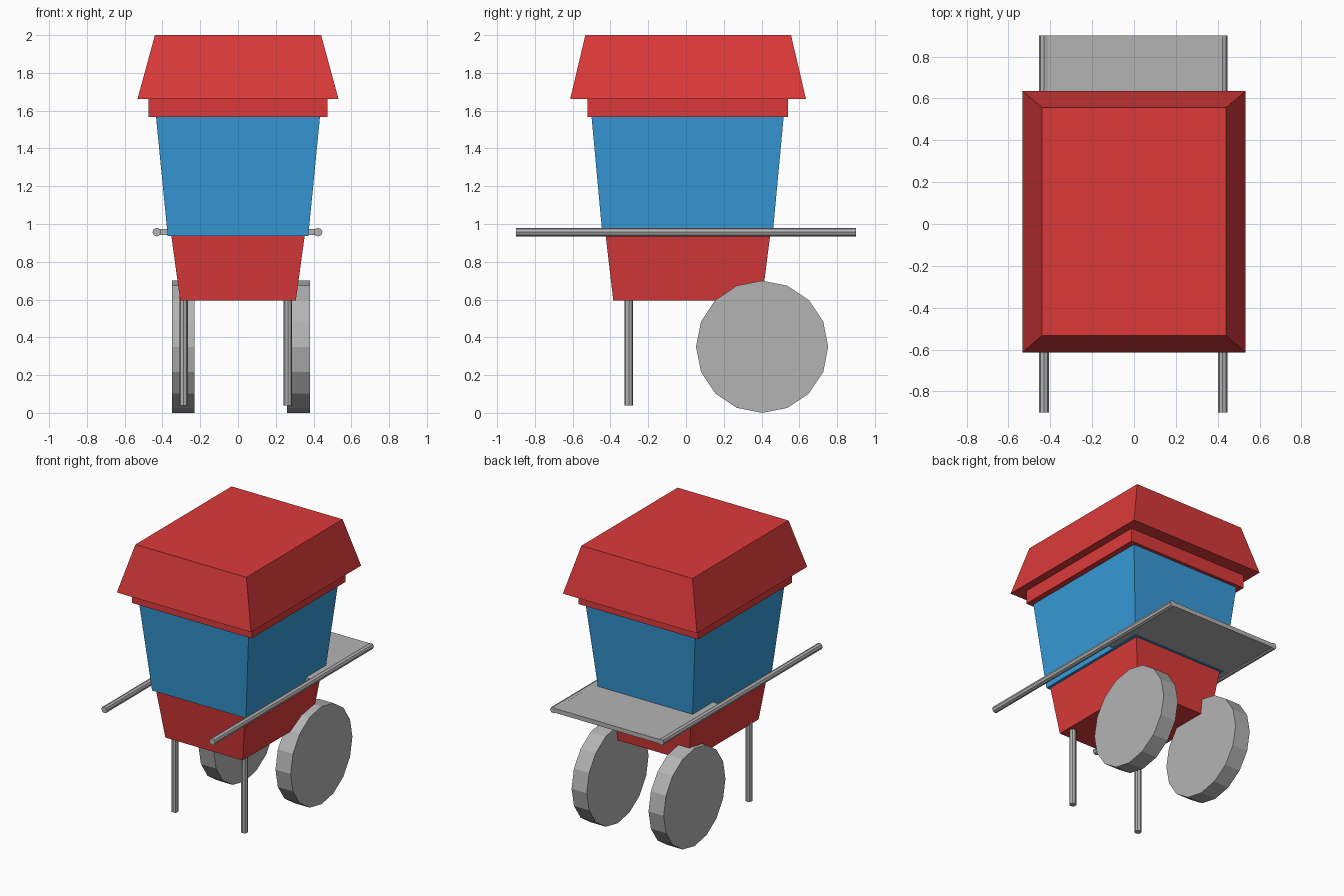
import bpy, bmesh, math
from mathutils import Matrix

if "Cube" in bpy.data.objects:
    bpy.data.objects.remove(bpy.data.objects["Cube"])


def material(name, rgb):
    m = bpy.data.materials.new(name)
    m.diffuse_color = (*rgb, 1)
    m.use_nodes = True
    m.node_tree.nodes["Principled BSDF"].inputs["Base Color"].default_value = m.diffuse_color
    return m


RED = material("red", (0.716, 0.042, 0.042))
BLUE = material("blue", (0.037, 0.328, 0.701))
GREY = material("grey", (0.456, 0.456, 0.456))


def finish(name, bm, mat):
    bmesh.ops.recalc_face_normals(bm, faces=bm.faces)
    me = bpy.data.meshes.new(name)
    bm.to_mesh(me)
    bm.free()
    me.materials.append(mat)
    ob = bpy.data.objects.new(name, me)
    bpy.context.collection.objects.link(ob)
    return ob


def tapered_box(name, low, high, mat):
    """low / high = (z, half width in x, y front, y back)"""
    bm = bmesh.new()
    bmesh.ops.create_cube(bm, size=2)
    for v in bm.verts:
        z, hx, y0, y1 = high if v.co.z > 0 else low
        v.co = (math.copysign(hx, v.co.x), y1 if v.co.y > 0 else y0, z)
    return finish(name, bm, mat)


def rod(name, axis, centre, radius, length, sides):
    rot = {"X": Matrix.Rotation(math.pi / 2, 4, "Y"),
           "Y": Matrix.Rotation(math.pi / 2, 4, "X"),
           "Z": Matrix.Identity(4)}[axis]
    bm = bmesh.new()
    bmesh.ops.create_cone(bm, cap_ends=True, segments=sides, radius1=radius,
                          radius2=radius, depth=length,
                          matrix=Matrix.Translation(centre) @ rot)
    return finish(name, bm, GREY)


# body, from the ground up
tapered_box("lower_tub", (0.595, 0.306, -0.385, 0.402), (0.937, 0.353, -0.425, 0.445), RED)
tapered_box("bin_body", (0.937, 0.372, -0.442, 0.458), (1.567, 0.434, -0.50, 0.517), BLUE)
tapered_box("rim", (1.567, 0.475, -0.522, 0.541), (1.662, 0.475, -0.522, 0.541), RED)
tapered_box("lid", (1.662, 0.532, -0.613, 0.635), (2.0, 0.44, -0.533, 0.556), RED)

# rear shelf between the handles
tapered_box("rear_shelf", (0.942, 0.427, 0.23, 0.9), (0.973, 0.427, 0.23, 0.9), GREY)

# paired handles, front legs and wheels
for side, hx, lx, wx in (("left", -0.43, -0.288, -0.29), ("right", 0.424, 0.264, 0.32)):
    rod(side + "_handle", "Y", (hx, 0, 0.957), 0.023, 1.8, 8)
    rod(side + "_front_leg", "Z", (lx, -0.303, 0.33), 0.023, 0.58, 8)
    rod(side + "_wheel", "X", (wx, 0.403, 0.35), 0.35, 0.12, 16)
